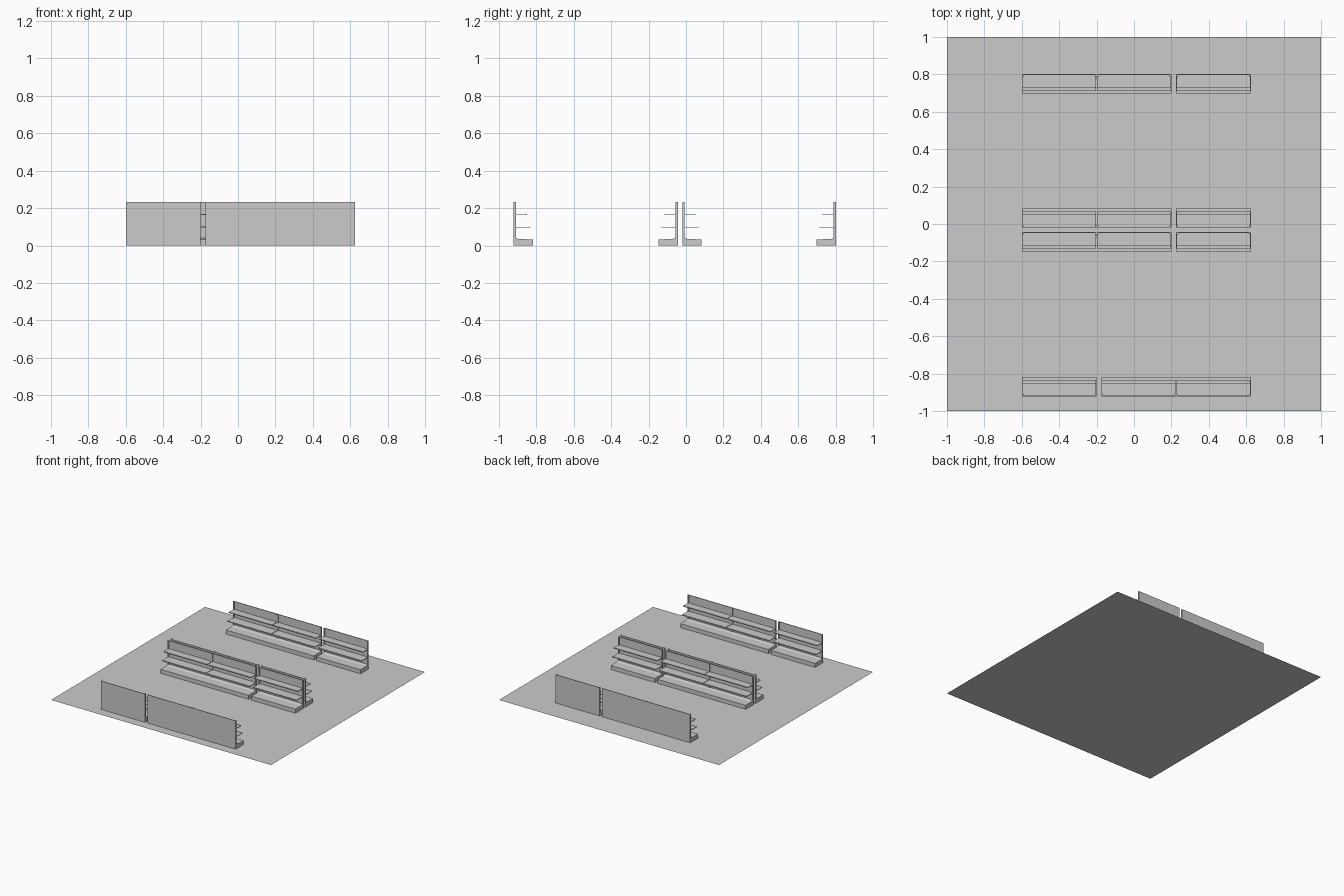
import bpy, bmesh

if "Cube" in bpy.data.objects:
    bpy.data.objects.remove(bpy.data.objects["Cube"])

W, H = 0.4, 0.233      # bay width and height


def extrude_profile(name, profile, spans):
    """Extrude a (y, z) side profile along each x span; back of the unit is y = 0, front is +y."""
    bm = bmesh.new()
    for x0, x1 in spans:
        a = [bm.verts.new((x0, y, z)) for y, z in profile]
        b = [bm.verts.new((x1, y, z)) for y, z in profile]
        bm.faces.new(a)
        bm.faces.new(b[::-1])
        for i in range(len(a)):
            j = (i + 1) % len(a)
            bm.faces.new((a[i], b[i], b[j], a[j]))
    bmesh.ops.recalc_face_normals(bm, faces=bm.faces)
    me = bpy.data.meshes.new(name)
    bm.to_mesh(me)
    bm.free()
    return me


def rect(y0, y1, z0, z1):
    return [(y0, z0), (y1, z0), (y1, z1), (y0, z1)]


def shelf(depth, z):
    # thin board with a slightly thicker front lip
    return [(0.005, z), (depth, z), (depth, z + 0.007), (depth - 0.003, z + 0.007),
            (depth - 0.003, z + 0.005), (0.005, z + 0.005)]


h = W / 2
parts = [
    # back panel, slotted uprights, plinth and two stepped shelves
    extrude_profile("back_panel", rect(0, 0.005, 0, H), [(-h, h)]),
    extrude_profile("uprights", rect(0.005, 0.013, 0, H), [(-h, -h + 0.009), (h - 0.009, h)]),
    extrude_profile("plinth", [(0.005, 0), (0.103, 0), (0.103, 0.033), (0.03, 0.034),
                               (0.016, 0.040), (0.005, 0.040)], [(-h, h)]),
    extrude_profile("lower_shelf", shelf(0.088, 0.095), [(-h + 0.002, h - 0.002)]),
    extrude_profile("upper_shelf", shelf(0.072, 0.162), [(-h + 0.002, h - 0.002)]),
]

# rows: name, y of the back, facing direction, bay centres
rows = [
    ("rear_row", 0.802, -1, (-0.4, 0.0, 0.425)),
    ("middle_rear_row", -0.020, 1, (-0.4, 0.0, 0.425)),
    ("middle_front_row", -0.044, -1, (-0.4, 0.0, 0.425)),
    ("front_row", -0.922, 1, (-0.4, 0.025, 0.425)),
]
for row, y, facing, centres in rows:
    for i, x in enumerate(centres):
        for me in parts:
            ob = bpy.data.objects.new(f"{row}_{i + 1}_{me.name}", me)
            ob.location = (x, y, 0)
            ob.rotation_euler.z = 0 if facing > 0 else 3.14159265
            bpy.context.collection.objects.link(ob)

# floor sheet
bpy.ops.mesh.primitive_plane_add(size=2)
bpy.context.object.name = "floor"
